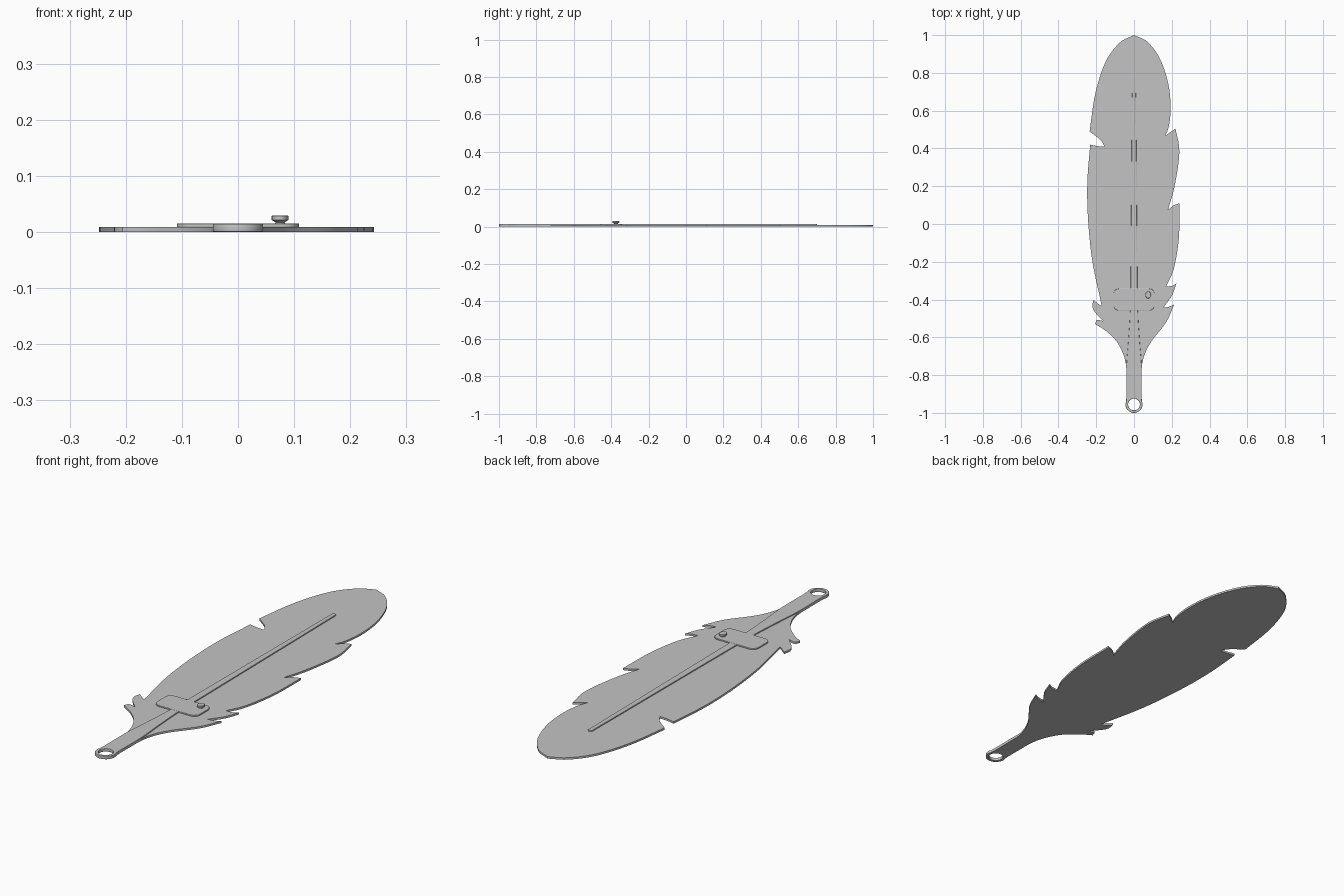
import bpy
import math
from mathutils import Vector

cube = bpy.data.objects.get("Cube")
if cube:
    bpy.data.objects.remove(cube, do_unlink=True)

# Single flat grey
grey = bpy.data.materials.new("soft grey")
grey.use_nodes = True
colour = (0.55, 0.55, 0.55, 1)
grey.diffuse_color = colour
grey.node_tree.nodes["Principled BSDF"].inputs["Base Color"].default_value = colour


def smooth_run(points, steps=6):
    """Catmull-Rom curve through the points, with free ends."""
    pts = [Vector(p) for p in points]
    pts = [2 * pts[0] - pts[1]] + pts + [2 * pts[-1] - pts[-2]]
    result = []
    for a, b, c, d in zip(pts, pts[1:], pts[2:], pts[3:]):
        for i in range(steps):
            t = i / steps
            result.append(0.5 * (2 * b + (c - a) * t
                                 + (2 * a - 5 * b + 4 * c - d) * t ** 2
                                 + (3 * b - a - 3 * c + d) * t ** 3))
    return result + [pts[-2]]


def outline(runs):
    """Join smooth runs, leaving a sharp corner where two runs meet."""
    loop = []
    for run in runs:
        loop += smooth_run(run)[:-1]
    return loop + [Vector(runs[-1][-1])]


def arc(cx, cy, radius, start, end, count):
    angles = [start + (end - start) * i / count for i in range(count + 1)]
    return [Vector((cx + radius * math.cos(a), cy + radius * math.sin(a))) for a in angles]


def plate(name, loops, bottom, top, bevel=0.0):
    """Filled flat plate; later loops inside the first become holes."""
    curve = bpy.data.curves.new(name, "CURVE")
    curve.dimensions = "2D"
    curve.fill_mode = "BOTH"
    curve.extrude = (top - bottom) / 2 - bevel
    curve.bevel_depth = bevel
    curve.bevel_resolution = 2
    curve.offset = -bevel
    for loop in loops:
        spline = curve.splines.new("POLY")
        spline.points.add(len(loop) - 1)
        for point, co in zip(spline.points, loop):
            point.co = (co.x, co.y, 0, 1)
        spline.use_cyclic_u = True
    obj = bpy.data.objects.new(name, curve)
    bpy.context.collection.objects.link(obj)
    obj.location.z = (top + bottom) / 2
    curve.materials.append(grey)
    bpy.ops.object.select_all(action="DESELECT")
    obj.select_set(True)
    bpy.context.view_layer.objects.active = obj
    bpy.ops.object.convert(target="MESH")
    bpy.ops.object.shade_smooth_by_angle(angle=math.radians(35))
    return bpy.context.object


# Feather vane: barbs split at the notches, listed from the tip down each side
left_side = [
    [(0, 1), (.07, .965), (.135, .88), (.18, .75), (.194, .62), (.185, .52), (.165, .465)],
    [(.165, .465), (.19, .485), (.22, .505)],
    [(.22, .505), (.24, .38), (.215, .2), (.18, .075)],
    [(.18, .075), (.21, .098), (.242, .11)],
    [(.242, .11), (.237, -.08), (.21, -.24), (.17, -.33)],
    [(.17, -.33), (.2, -.328), (.225, -.315)],
    [(.225, -.315), (.2, -.38), (.155, -.443)],
    [(.155, -.443), (.185, -.438), (.213, -.425)],
    [(.213, -.425), (.17, -.52), (.09, -.625), (.05, -.71), (.037, -.8)],
]
right_side = [
    [(-.037, -.8), (-.05, -.71), (-.09, -.625), (-.15, -.565), (-.206, -.53)],
    [(-.206, -.53), (-.195, -.508), (-.16, -.515)],
    [(-.16, -.515), (-.2, -.475), (-.22, -.44), (-.215, -.402)],
    [(-.215, -.402), (-.195, -.418), (-.172, -.435)],
    [(-.172, -.435), (-.178, -.4), (-.22, -.2), (-.243, .02), (-.247, .22), (-.232, .42)],
    [(-.232, .42), (-.19, .412), (-.155, .41)],
    [(-.155, .41), (-.18, .447), (-.235, .49)],
    [(-.235, .49), (-.205, .69), (-.15, .86), (-.075, .96), (0, 1)],
]
plate("feather_vane", [outline(left_side + [[(.037, -.8), (-.037, -.8)]] + right_side)[:-1]], 0, .009)

# Raised quill, ending in a ring
ring_y = -.955
edge = smooth_run([(.01, .69), (.017, -.2), (.02, -.45), (.03, -.62), (.04, -.75), (.04, -.9)])
mirrored = [Vector((-p.x, p.y)) for p in reversed(edge)]
ring = arc(0, ring_y, .045, .4, -math.pi - .4, 28)
tip = arc(0, .69, .01, math.pi * .8, math.pi * .2, 4)
hole = arc(0, ring_y, .031, 0, math.tau, 32)[:-1]
plate("quill", [edge + ring + mirrored + tip, hole], 0, .014, .002)


# Rounded patch across the quill
def rounded_box(cx, cy, half_x, half_y, radius):
    loop = []
    for i, (sx, sy) in enumerate([(1, 1), (-1, 1), (-1, -1), (1, -1)]):
        start = i * math.pi / 2
        loop += arc(cx + sx * (half_x - radius), cy + sy * (half_y - radius),
                    radius, start, start + math.pi / 2, 6)
    return loop


plate("patch", [rounded_box(0, -.4, .109, .058, .03)], .008, .0147, .0015)

# Flared peg on the patch
peg_profile = [(.010, .013), (.008, .017), (.013, .020), (.015, .021), (.015, .028), (.014, .029)]
sides = 20
verts = [(.075 + r * math.cos(math.tau * i / sides),
          -.375 + 1.25 * r * math.sin(math.tau * i / sides), z)
         for r, z in peg_profile for i in range(sides)]
faces = [(k * sides + i, k * sides + (i + 1) % sides,
          (k + 1) * sides + (i + 1) % sides, (k + 1) * sides + i)
         for k in range(len(peg_profile) - 1) for i in range(sides)]
faces += [tuple(reversed(range(sides))), tuple(range(len(verts) - sides, len(verts)))]
mesh = bpy.data.meshes.new("peg")
mesh.from_pydata(verts, [], faces)
mesh.materials.append(grey)
peg = bpy.data.objects.new("peg", mesh)
bpy.context.collection.objects.link(peg)
bpy.ops.object.select_all(action="DESELECT")
peg.select_set(True)
bpy.context.view_layer.objects.active = peg
bpy.ops.object.shade_smooth_by_angle(angle=math.radians(35))
